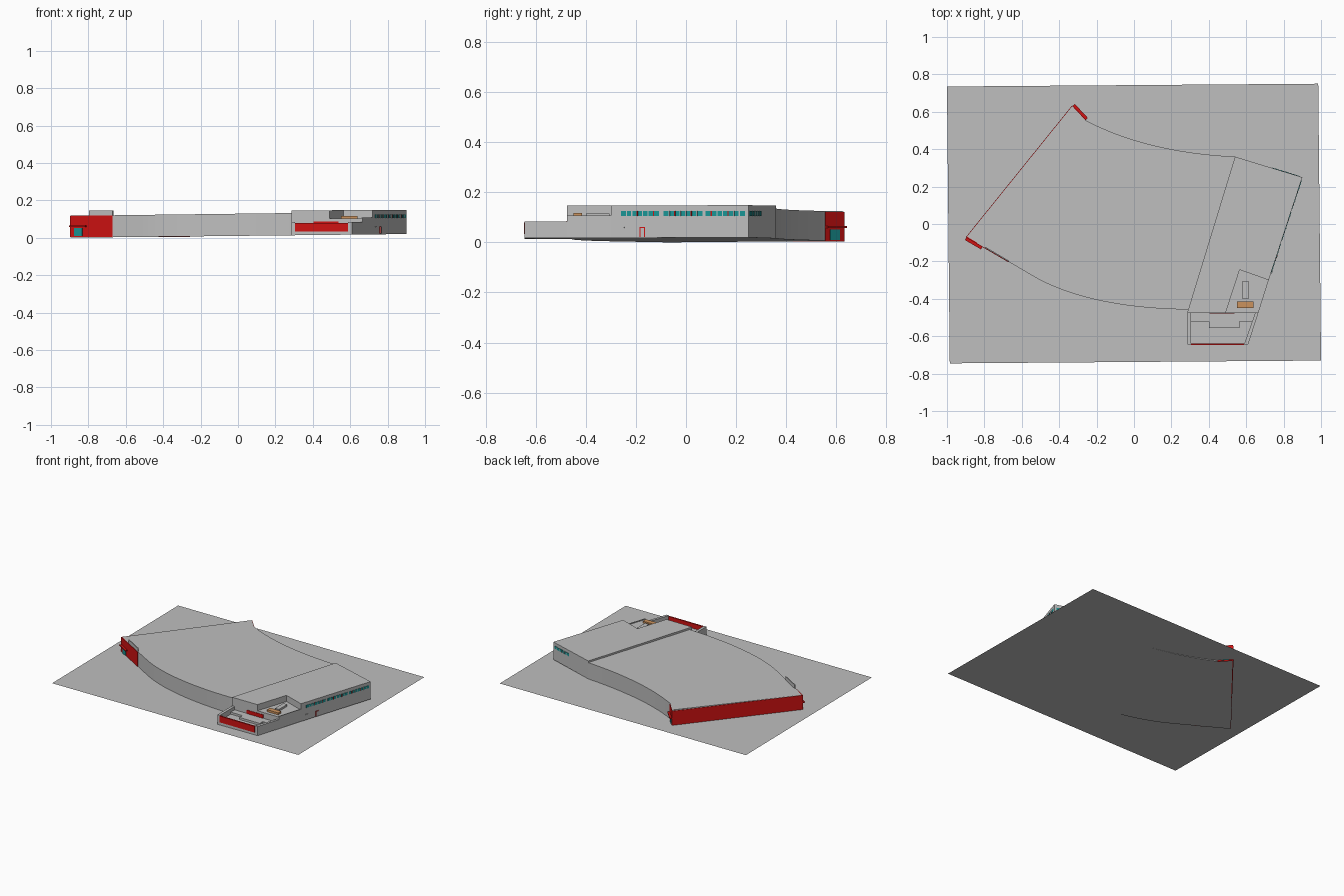
import bpy, bmesh
from mathutils import Vector
from mathutils.geometry import interpolate_bezier

if "Cube" in bpy.data.objects:
    bpy.data.objects.remove(bpy.data.objects["Cube"])


def material(name, rgb):
    m = bpy.data.materials.new(name)
    m.use_nodes = True
    m.diffuse_color = (*rgb, 1)
    m.node_tree.nodes["Principled BSDF"].inputs["Base Color"].default_value = (*rgb, 1)
    return m


concrete = material("pale concrete", (0.52, 0.52, 0.52))
red = material("red cladding", (0.63, 0.006, 0.006))
teal = material("teal glass", (0.01, 0.30, 0.30))
timber = material("orange timber", (0.60, 0.29, 0.11))


def level(z):
    return lambda x: z


def hall_base(x):
    return 0.01 + 0.011 * x


def hall_top(x):
    return 0.1285 + 0.0125 * x


def head_top(x):
    return 0.145 + 0.004 * x


def prism(name, outline, base, top, mat):
    """Solid over a counter-clockwise outline between two height rules."""
    bm = bmesh.new()
    low = [bm.verts.new((x, y, base(x))) for x, y in outline]
    high = [bm.verts.new((x, y, top(x))) for x, y in outline]
    bm.faces.new(low[::-1])
    bm.faces.new(high)
    n = len(low)
    for i in range(n):
        j = (i + 1) % n
        bm.faces.new((low[i], low[j], high[j], high[i]))
    bmesh.ops.recalc_face_normals(bm, faces=bm.faces)
    mesh = bpy.data.meshes.new(name)
    bm.to_mesh(mesh)
    bm.free()
    mesh.materials.append(mat)
    obj = bpy.data.objects.new(name, mesh)
    bpy.context.collection.objects.link(obj)
    return obj


def rect(x0, y0, x1, y1):
    return [(x0, y0), (x1, y0), (x1, y1), (x0, y1)]


def panel(name, a, b, t0, t1, z0, z1, mat, out=0.003, back=0.003):
    """Plate on the wall a-b, from fraction t0 to t1; outside is on the right."""
    a, b = Vector(a), Vector(b)
    d = (b - a).normalized()
    n = Vector((d.y, -d.x))
    p, q = a.lerp(b, t0), a.lerp(b, t1)
    corners = [p + n * out, q + n * out, q - n * back, p - n * back]
    return prism(name, [tuple(c) for c in corners], level(z0), level(z1), mat)


def curve(*pts):
    return [(p.x, p.y) for p in interpolate_bezier(*[Vector((x, y, 0)) for x, y in pts], 24)]


# Site slab
ground_mesh = bpy.data.meshes.new("ground")
ground_mesh.from_pydata([(-0.985, -0.745, 0.0125), (1, -0.73, 0.0125),
                         (0.985, 0.75, 0.0125), (-1, 0.735, 0.0125)], [], [(0, 1, 2, 3)])
ground_mesh.materials.append(concrete)
bpy.context.collection.objects.link(bpy.data.objects.new("ground", ground_mesh))

# Fan-shaped hall with two sweeping side walls
west_front, west_back = (-0.895, -0.07), (-0.33, 0.63)
front_bend, back_bend = (-0.52, -0.29), (-0.26, 0.555)
seam_front, seam_back = (0.29, -0.457), (0.54, 0.36)
front_wall = curve(front_bend, (-0.3, -0.41), (0, -0.455), seam_front)
back_wall = curve(seam_back, (0.25, 0.375), (-0.02, 0.43), back_bend)
hall = prism("hall", [west_front] + front_wall + back_wall + [west_back],
             hall_base, hall_top, concrete)
bpy.context.view_layer.objects.active = hall
hall.select_set(True)
bpy.ops.object.shade_smooth_by_angle(angle=0.5)
hall.select_set(False)

# Red west end, returning round both corners
panel("west_end_cladding", west_back, west_front, 0, 1, 0.003, 0.117, red)
panel("front_return_cladding", west_front, front_bend, 0, 0.6, 0.003, 0.118, red)
panel("back_return_cladding", back_bend, west_back, 0, 1, 0.004, 0.122, red)
panel("roof_sign_panel", west_front, front_bend, 0.26, 0.6, 0.115, 0.145, concrete, 0, 0.006)

# Entrances at both west corners: glass door under a canopy
for side, a, b, t0, t1 in (("front", west_front, front_bend, 0, 0.23),
                           ("back", back_bend, west_back, 0, 1)):
    mid, half = (t0 + t1) / 2, (t1 - t0) * 0.25
    panel(side + "_canopy", a, b, t0, t1, 0.058, 0.065, red, 0.018)
    panel(side + "_door", a, b, mid - half, mid + half, 0.01, 0.052, teal, 0.006)

# Head building across the wide end, with a notch for the terrace
head_corner, head_side, terrace_in = (0.9, 0.25), (0.72, -0.3), (0.565, -0.245)
terrace_front, side_front = (0.49, -0.475), (0.665, -0.475)
prism("head_building", [(0.285, -0.475), terrace_front, terrace_in, head_side,
                        head_corner, seam_back, seam_front], hall_base, head_top, concrete)
prism("terrace", [terrace_front, side_front, head_side, terrace_in],
      hall_base, level(0.102), concrete)
panel("terrace_parapet", side_front, head_side, 0, 1, 0.1, 0.108, concrete, 0, 0.006)
prism("timber_seat", rect(0.55, -0.45, 0.64, -0.415), level(0.1), level(0.117), timber)
prism("skylight", rect(0.58, -0.4, 0.612, -0.305), level(0.1), level(0.116), concrete)

# Sunken forecourt with low walls and a stepped bench
court_left, court_right = (0.285, -0.645), (0.61, -0.645)
prism("forecourt_floor", [court_left, court_right, side_front, (0.285, -0.475)],
      hall_base, level(0.045), concrete)
prism("forecourt_step", [(0.305, -0.52), (0.4, -0.52), (0.4, -0.555), (0.565, -0.555),
                         (0.565, -0.52), (0.65, -0.52), side_front, (0.305, -0.475)],
      level(0.03), level(0.06), concrete)
prism("forecourt_left_wall", rect(0.285, -0.645, 0.305, -0.475),
      hall_base, level(0.084), concrete)
prism("forecourt_right_wall", [(0.588, -0.645), court_right, side_front, (0.648, -0.475)],
      hall_base, level(0.084), concrete)
prism("forecourt_red_front", rect(0.305, -0.648, 0.588, -0.638),
      level(0.034), level(0.08), red)
panel("forecourt_red_panel", (0.29, -0.475), side_front, 0.3, 0.66, 0.06, 0.086, red)

# Window strips on the head building: three groups along the side, one at the back
groups = ((0.075, 0.35), (0.385, 0.665), (0.69, 0.975))
for g, (t0, t1) in enumerate(groups):
    panel(f"window_strip_{g}", head_side, head_corner, t0, t1, 0.106, 0.125, teal, 0.002)
    for i in range(1, 7):
        t = t0 + (t1 - t0) * i / 7
        frame = red if (i + g) % 3 == 0 else concrete
        panel(f"mullion_{g}_{i}", head_side, head_corner, t - 0.004, t + 0.004,
              0.106, 0.125, frame, 0.004)
panel("back_window_strip", head_corner, seam_back, 0.04, 0.45, 0.106, 0.125, teal, 0.002)
for i in range(1, 6):
    t = 0.04 + 0.41 * i / 6
    panel(f"back_mullion_{i}", head_corner, seam_back, t - 0.006, t + 0.006,
          0.106, 0.125, concrete, 0.004)

# Side door with a red frame, and a small vent
panel("side_door_frame", court_right, head_corner, 0.514, 0.538, 0.022, 0.061, red, 0.002)
panel("side_door", court_right, head_corner, 0.518, 0.534, 0.022, 0.057, concrete, 0.004)
panel("side_vent", court_right, head_corner, 0.425, 0.445, 0.058, 0.061, concrete, 0.004)
